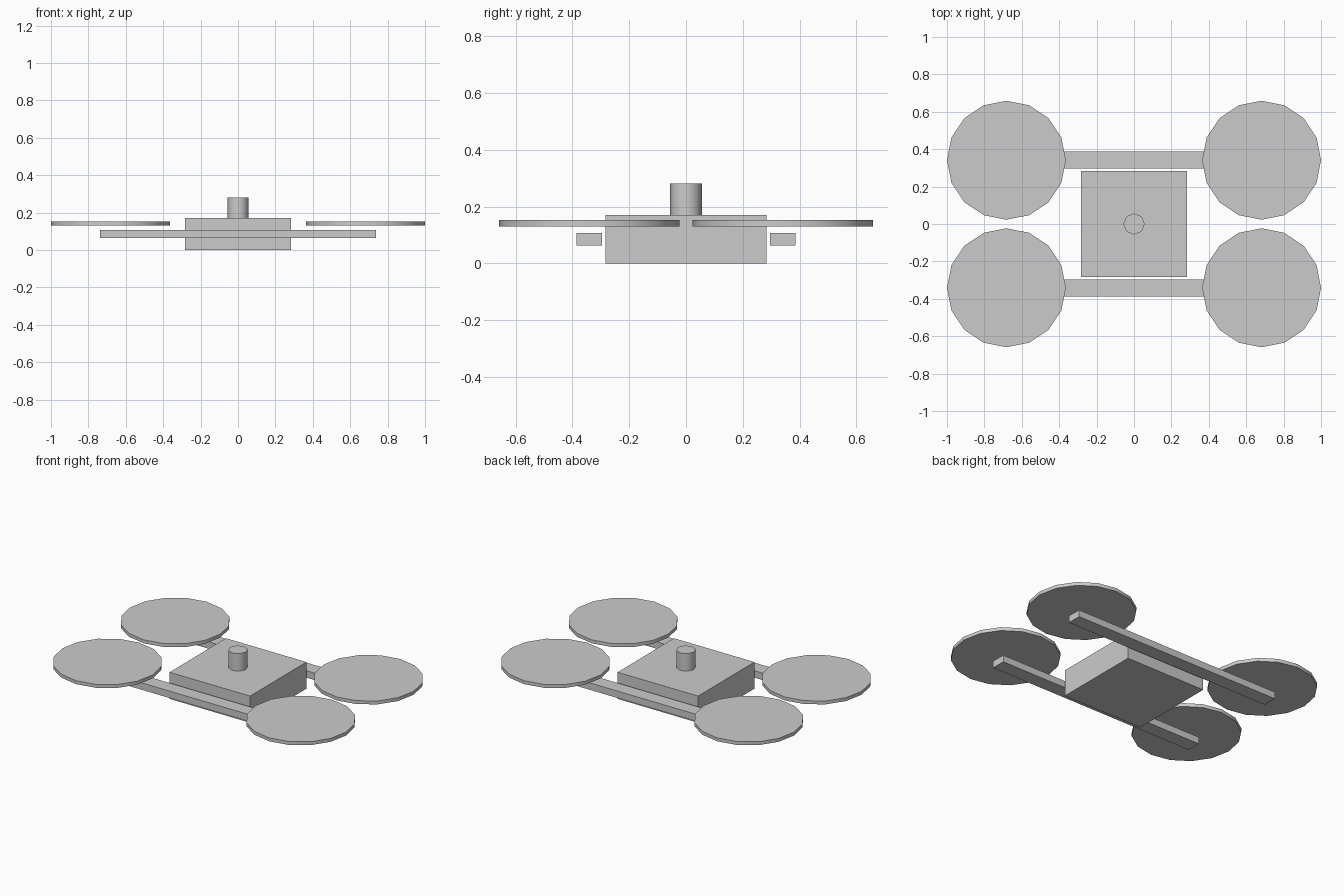
import bpy
import math

if "Cube" in bpy.data.objects:
    bpy.data.objects.remove(bpy.data.objects["Cube"])


def box(name, size, location):
    bpy.ops.mesh.primitive_cube_add(size=1, location=location)
    ob = bpy.context.object
    ob.name = name
    ob.scale = size
    bpy.ops.object.transform_apply(location=False, rotation=False, scale=True)
    return ob


def disc(name, sides, radius, z0, z1, x=0, y=0):
    bpy.ops.mesh.primitive_cylinder_add(vertices=sides, radius=radius, depth=z1 - z0,
                                        location=(x, y, (z0 + z1) / 2))
    ob = bpy.context.object
    ob.name = name
    bpy.ops.object.shade_smooth_by_angle(angle=math.radians(60))
    return ob


# central body and the short mast on top
box("body", (0.568, 0.568, 0.17), (0, 0, 0.085))
disc("mast", 8, 0.057, 0.17, 0.282)

# two side arms, each with a rotor disc floating above both ends
for y, row in ((-0.341, "front"), (0.341, "back")):
    box(f"{row}_arm", (1.477, 0.091, 0.044), (0, y, 0.086))
    for x, side in ((-0.682, "left"), (0.682, "right")):
        disc(f"{row}_{side}_rotor", 16, 0.318, 0.131, 0.153, x, y)
